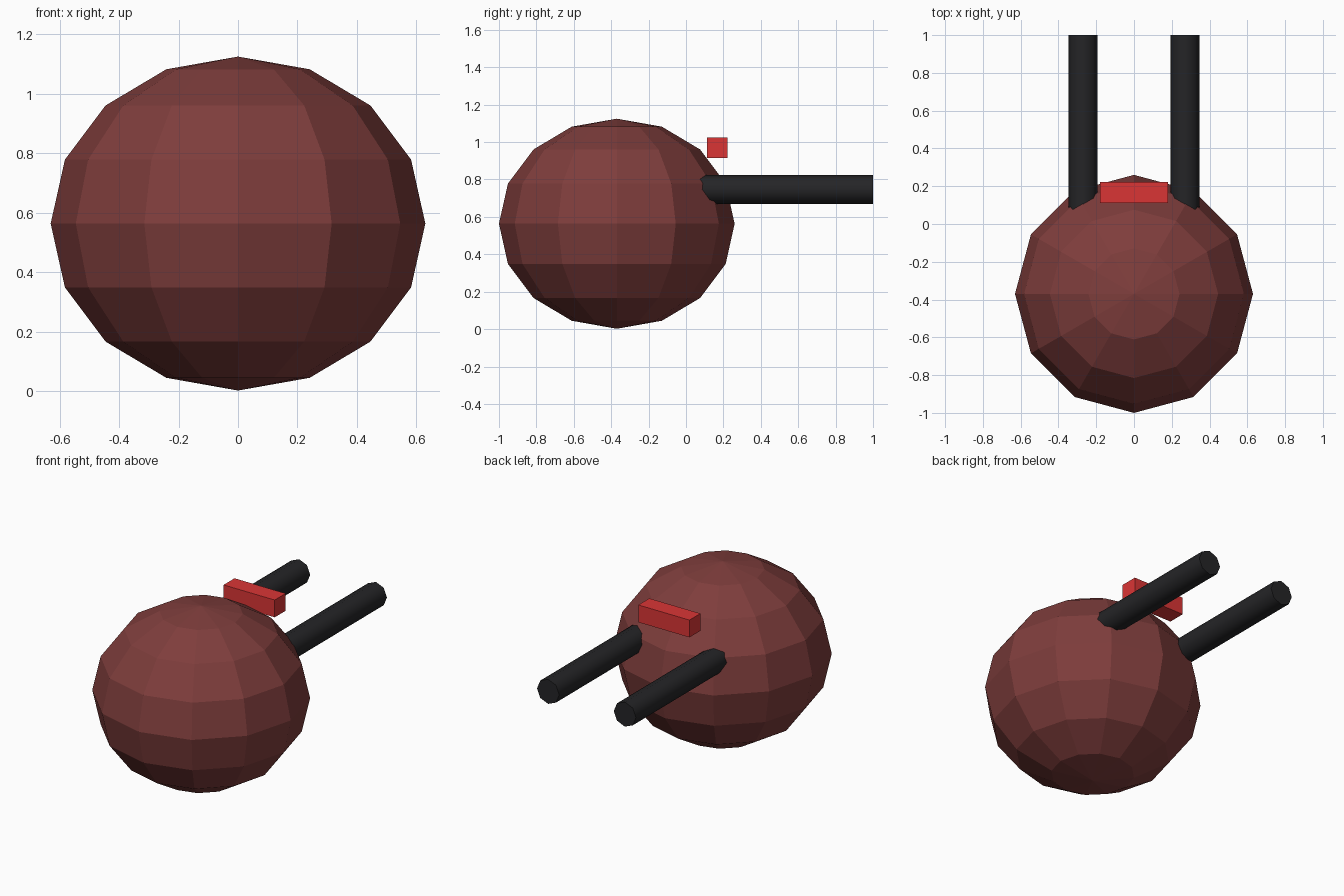
import bpy
from math import radians

if "Cube" in bpy.data.objects:
    bpy.data.objects.remove(bpy.data.objects["Cube"])


def paint(obj, name, color):
    mat = bpy.data.materials.get(name) or bpy.data.materials.new(name)
    mat.diffuse_color = (*color, 1)
    mat.use_nodes = True
    mat.node_tree.nodes["Principled BSDF"].inputs["Base Color"].default_value = mat.diffuse_color
    obj.data.materials.append(mat)


# Low-poly round body, slightly flattened
bpy.ops.mesh.primitive_uv_sphere_add(segments=12, ring_count=8, radius=1,
                                     location=(0, -0.37, 0.5635))
body = bpy.context.object
body.name = "body"
body.scale = (0.63, 0.63, 0.5615)
bpy.ops.object.transform_apply(location=False, rotation=False, scale=True)
paint(body, "dark_red", (0.21, 0.047, 0.045))

# Two octagonal rods sunk into the back of the body
START, END = 0.0, 1.0
for side, x in (("left", -0.27), ("right", 0.27)):
    bpy.ops.mesh.primitive_cylinder_add(vertices=8, radius=0.078, depth=END - START,
                                        location=(x, (START + END) / 2, 0.747),
                                        rotation=(radians(90), 0, 0))
    rod = bpy.context.object
    rod.name = side + "_rod"
    bpy.ops.object.shade_smooth_by_angle(angle=radians(60))
    paint(rod, "black", (0.018, 0.018, 0.02))

# Red bar floating between the rods
bpy.ops.mesh.primitive_cube_add(size=1, location=(0, 0.167, 0.97))
bar = bpy.context.object
bar.name = "red_bar"
bar.scale = (0.36, 0.11, 0.11)
bpy.ops.object.transform_apply(location=False, rotation=False, scale=True)
paint(bar, "red", (0.7, 0.036, 0.036))
